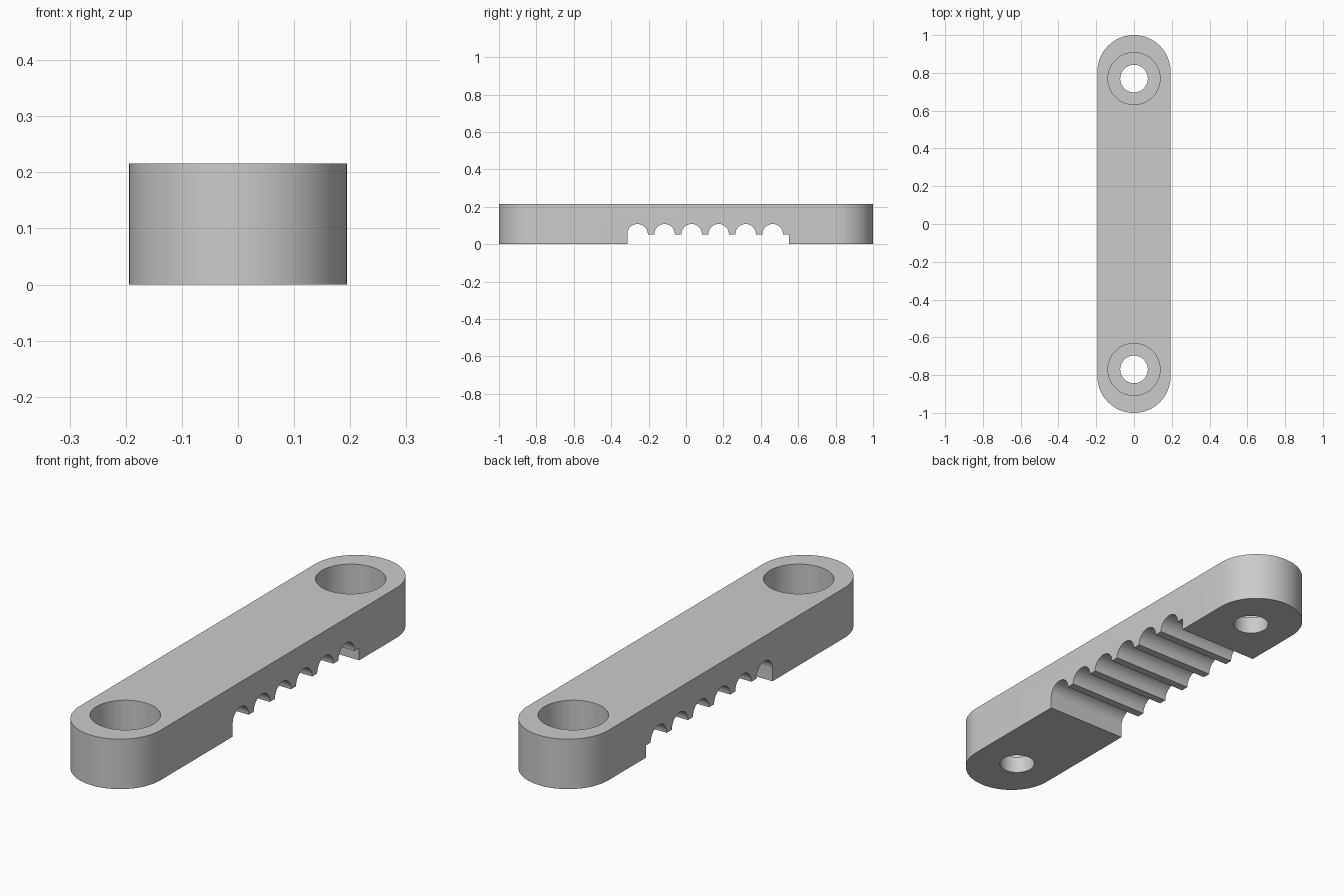
import bpy, bmesh
from math import sin, cos, pi, radians
from mathutils import Vector

if "Cube" in bpy.data.objects:
    bpy.data.objects.remove(bpy.data.objects["Cube"], do_unlink=True)

HEIGHT, HALF_WIDTH = 0.216, 0.194
HOLE_Y, HOLE_R, BORE_R, BORE_FLOOR = 0.77, 0.073, 0.138, 0.075
NOTCH_TOP, GROOVE_R, GROOVE_STEP = 0.053, 0.055, 0.1445
NOTCH_START, NOTCH_END, GROOVES = -0.314, 0.551, 6

grey = bpy.data.materials.new("mid_grey")
grey.use_nodes = True
colour = (0.6, 0.6, 0.6, 1)
grey.diffuse_color = colour
grey.node_tree.nodes["Principled BSDF"].inputs["Base Color"].default_value = colour


def arc(cx, cy, r, start, end, steps):
    """Points along an arc, angles in radians."""
    angles = [start + (end - start) * i / steps for i in range(steps + 1)]
    return [(cx + r * cos(a), cy + r * sin(a)) for a in angles]


def prism(name, points, direction):
    """Fill a closed outline of 3D points and extrude it."""
    bm = bmesh.new()
    face = bm.faces.new([bm.verts.new(p) for p in points])
    out = bmesh.ops.extrude_face_region(bm, geom=[face])
    moved = [v for v in out["geom"] if isinstance(v, bmesh.types.BMVert)]
    bmesh.ops.translate(bm, vec=Vector(direction), verts=moved)
    bmesh.ops.recalc_face_normals(bm, faces=bm.faces)
    mesh = bpy.data.meshes.new(name)
    bm.to_mesh(mesh)
    bm.free()
    mesh.materials.append(grey)
    obj = bpy.data.objects.new(name, mesh)
    bpy.context.collection.objects.link(obj)
    return obj


def cut(target, cutter):
    """Subtract the cutter, then discard it."""
    cutter.hide_render = True
    mod = target.modifiers.new("cut", "BOOLEAN")
    mod.operation, mod.solver, mod.object = "DIFFERENCE", "EXACT", cutter
    bpy.context.view_layer.objects.active = target
    bpy.ops.object.modifier_apply(modifier=mod.name)
    bpy.data.objects.remove(cutter, do_unlink=True)


# Round-ended bar
end_y = 1 - HALF_WIDTH
outline = arc(0, end_y, HALF_WIDTH, 0, pi, 40) + arc(0, -end_y, HALF_WIDTH, pi, 2 * pi, 40)
bar = prism("clamp_bar", [(x, y, 0) for x, y in outline], (0, 0, HEIGHT))

# Grooved notch across the underside
profile = [(NOTCH_START, -0.1)]
for i in range(GROOVES):
    profile += arc(NOTCH_START + GROOVE_R + i * GROOVE_STEP, NOTCH_TOP, GROOVE_R, pi, 0, 24)
profile += [(NOTCH_END, NOTCH_TOP), (NOTCH_END, -0.1)]
cut(bar, prism("notch_cutter", [(-0.4, y, z) for y, z in profile], (0.8, 0, 0)))

# Counterbored bolt holes at both ends
for y in (-HOLE_Y, HOLE_Y):
    for radius, floor in ((BORE_R, BORE_FLOOR), (HOLE_R, -0.1)):
        ring = arc(0, y, radius, 0, 2 * pi, 64)[:-1]
        cut(bar, prism("hole_cutter", [(px, py, floor) for px, py in ring], (0, 0, 0.5)))

# Smooth curved walls, crisp edges
bpy.ops.object.select_all(action="DESELECT")
bar.select_set(True)
bpy.context.view_layer.objects.active = bar
bpy.ops.object.shade_smooth_by_angle(angle=radians(30))
